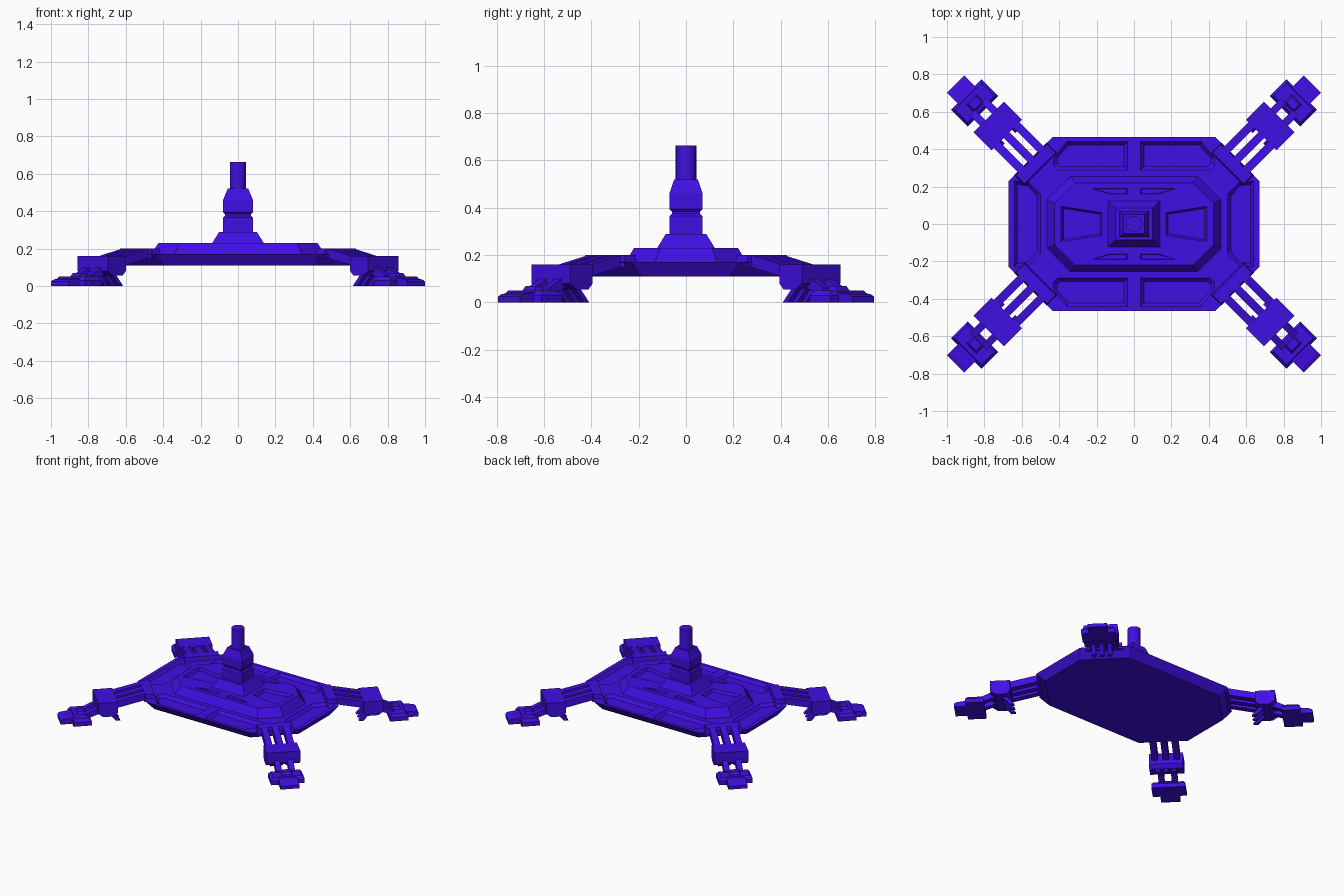
import bpy, bmesh, math
from mathutils import Vector

if "Cube" in bpy.data.objects:
    bpy.data.objects.remove(bpy.data.objects["Cube"], do_unlink=True)

COLOUR = (0.053, 0.0044, 0.77, 1)
paint = bpy.data.materials.new("violet_blue")
paint.use_nodes = True
paint.diffuse_color = COLOUR
shader = next(n for n in paint.node_tree.nodes if n.type == 'BSDF_PRINCIPLED')
shader.inputs["Base Color"].default_value = COLOUR


def make(name, stacks, place=lambda p: p):
    """One object from stacks of matching rings, skinned and capped."""
    bm = bmesh.new()
    for rings in stacks:
        loops = [[bm.verts.new(place(Vector(p))) for p in ring] for ring in rings]
        n = len(loops[0])
        for low, high in zip(loops, loops[1:]):
            for i in range(n):
                j = (i + 1) % n
                bm.faces.new((low[i], low[j], high[j], high[i]))
        bm.faces.new(loops[0])
        bm.faces.new(loops[-1])
    bmesh.ops.recalc_face_normals(bm, faces=bm.faces)
    mesh = bpy.data.meshes.new(name)
    bm.to_mesh(mesh)
    bm.free()
    mesh.materials.append(paint)
    obj = bpy.data.objects.new(name, mesh)
    bpy.context.collection.objects.link(obj)
    return obj


def octagon(x, y, c, z):
    return [(x, c - y, z), (x, y - c, z), (x - c, y, z), (c - x, y, z),
            (-x, y - c, z), (-x, c - y, z), (c - x, -y, z), (x - c, -y, z)]


def rect(x, y, z):
    return [(x, -y, z), (x, y, z), (-x, y, z), (-x, -y, z)]


def box(u0, u1, v0, v1, z0, z1, inset=0):
    """Box in leg space, its top drawn in by inset."""
    def ring(i, z):
        return [(u0 + i, v0 + i, z), (u1 - i, v0 + i, z), (u1 - i, v1 - i, z), (u0 + i, v1 - i, z)]
    return [ring(0, z0), ring(inset, z1)]


def prism(profile, v0, v1):
    """Side profile of (u, z) points stretched across the leg."""
    return [[(u, v, z) for u, z in profile] for v in (v0, v1)]


def recess(outline, top, depth, wall):
    """Cutter with sloped walls reaching from above the surface to its floor."""
    xs, ys = zip(*outline)
    cx, cy = (min(xs) + max(xs)) / 2, (min(ys) + max(ys)) / 2
    hx, hy = (max(xs) - min(xs)) / 2, (max(ys) - min(ys)) / 2

    def ring(off, z):
        return [(cx + (x - cx) * (1 + off / hx), cy + (y - cy) * (1 + off / hy), z) for x, y in outline]
    return [ring(-wall, top - depth), ring(0, top), ring(0, top + 0.02)]


def flips(outline, signs):
    return [[(x * sx, y * sy) for x, y in outline] for sx, sy in signs]


def carve(obj, stacks):
    cutter = make("recess_cutter", stacks)
    cutter.hide_render = True
    mod = obj.modifiers.new("recesses", 'BOOLEAN')
    mod.operation, mod.solver, mod.object = 'DIFFERENCE', 'EXACT', cutter
    bpy.context.view_layer.objects.active = obj
    bpy.ops.object.modifier_apply(modifier=mod.name)
    bpy.data.objects.remove(cutter, do_unlink=True)


CORNERS = [(1, 1), (-1, 1), (-1, -1), (1, -1)]
SIDES = [(1, 1), (-1, 1)]
ENDS = [(1, 1), (1, -1)]
DECK, ROOF = 0.17, 0.23

# Hull with sunken deck panels
hull = make("hull", [[octagon(0.63, 0.42, 0.235, 0.11), octagon(0.67, 0.465, 0.235, DECK)]])
long_panel = [(0.035, 0.29), (0.41, 0.29), (0.43, 0.31), (0.43, 0.35), (0.36, 0.44), (0.035, 0.44)]
side_panel = [(0.64, -0.23), (0.64, 0.23), (0.56, 0.22), (0.5, 0.16), (0.5, -0.16), (0.56, -0.22)]
carve(hull, [recess(o, DECK, 0.022, 0.018)
             for o in flips(long_panel, CORNERS) + flips(side_panel, SIDES)])

# Raised centre with its own recesses
centre = make("raised_centre", [[octagon(0.47, 0.26, 0.125, DECK - 0.01),
                                 octagon(0.465, 0.255, 0.125, DECK),
                                 octagon(0.425, 0.22, 0.11, ROOF)]])
wedge = [(0.17, -0.06), (0.39, -0.095), (0.39, 0.095), (0.17, 0.06)]
slot = [(0.035, 0.16), (0.13, 0.16), (0.225, 0.19), (0.035, 0.19)]
carve(centre, [recess(o, ROOF, 0.02, 0.012) for o in flips(wedge, SIDES)] +
      [recess(o, ROOF, 0.015, 0.004) for o in flips(slot, CORNERS)])

# Turret: pedestal, lower block, neck, tapered head
make("pedestal", [[rect(0.142, 0.125, ROOF - 0.01), rect(0.138, 0.122, ROOF), rect(0.1, 0.085, 0.29)]])
make("turret_block", [[rect(0.08, 0.07, 0.28), rect(0.08, 0.07, 0.365), rect(0.07, 0.06, 0.375),
                       rect(0.07, 0.06, 0.385), rect(0.08, 0.07, 0.395), rect(0.08, 0.07, 0.46),
                       rect(0.055, 0.05, 0.52)]])

# Barrel
bpy.ops.mesh.primitive_cylinder_add(vertices=20, radius=0.044, depth=0.16, location=(0, 0, 0.583))
barrel = bpy.context.object
barrel.name = "barrel"
barrel.data.materials.append(paint)
bpy.ops.object.shade_smooth_by_angle(angle=math.radians(40))

# Four diagonal legs: u runs outward, v across
KNEE = [(0.185, 0.16), (0.32, 0.16), (0.32, 0.08), (0.285, 0.055), (0.21, 0.055), (0.185, 0.08)]
ARM = [(-0.05, 0.2), (0.0, 0.2), (0.2, 0.155), (0.2, 0.105), (0.0, 0.15), (-0.05, 0.15)]
SPUR = [(0.25, 0.065), (0.22, 0.065), (0.16, 0.0), (0.19, 0.0)]
LINK = [(0.29, 0.1), (0.32, 0.1), (0.4, 0.06), (0.4, 0.025), (0.3, 0.06)]
TOE = [(0.47, 0.0), (0.57, 0.0), (0.57, 0.025), (0.55, 0.035), (0.47, 0.045)]
S = math.sqrt(0.5)

for sx, sy in CORNERS:
    def place(p):
        return Vector((sx * (0.55 + (p.x - p.y) * S), sy * (0.345 + (p.x + p.y) * S), p.z))
    tag = ("_front" if sy < 0 else "_back") + ("_left" if sx > 0 else "_right")

    def across(profile, half, centres):
        return [prism(profile, v - half, v + half) for v in centres]

    make("leg_mount" + tag, [box(-0.075, 0.005, -0.125, 0.125, 0.15, 0.2, 0.008)], place)
    make("arm_bars" + tag, across(ARM, 0.022, (-0.075, 0, 0.075)), place)
    make("knee_block" + tag, across(KNEE, 0.115, (0,)), place)
    make("knee_spurs" + tag, across(SPUR, 0.015, (-0.055, 0, 0.055)), place)
    make("ankle_links" + tag, across(LINK, 0.02, (-0.045, 0.045)), place)
    # Foot: wide sole, bevelled top, ankle cap and toe
    make("foot" + tag, [box(0.365, 0.49, -0.115, 0.115, 0, 0.03),
                        box(0.365, 0.49, -0.115, 0.115, 0.03, 0.05, 0.015)], place)
    make("ankle_cap" + tag, [box(0.39, 0.455, -0.04, 0.04, 0.045, 0.07, 0.012)], place)
    make("toe" + tag, across(TOE, 0.065, (0,)), place)
